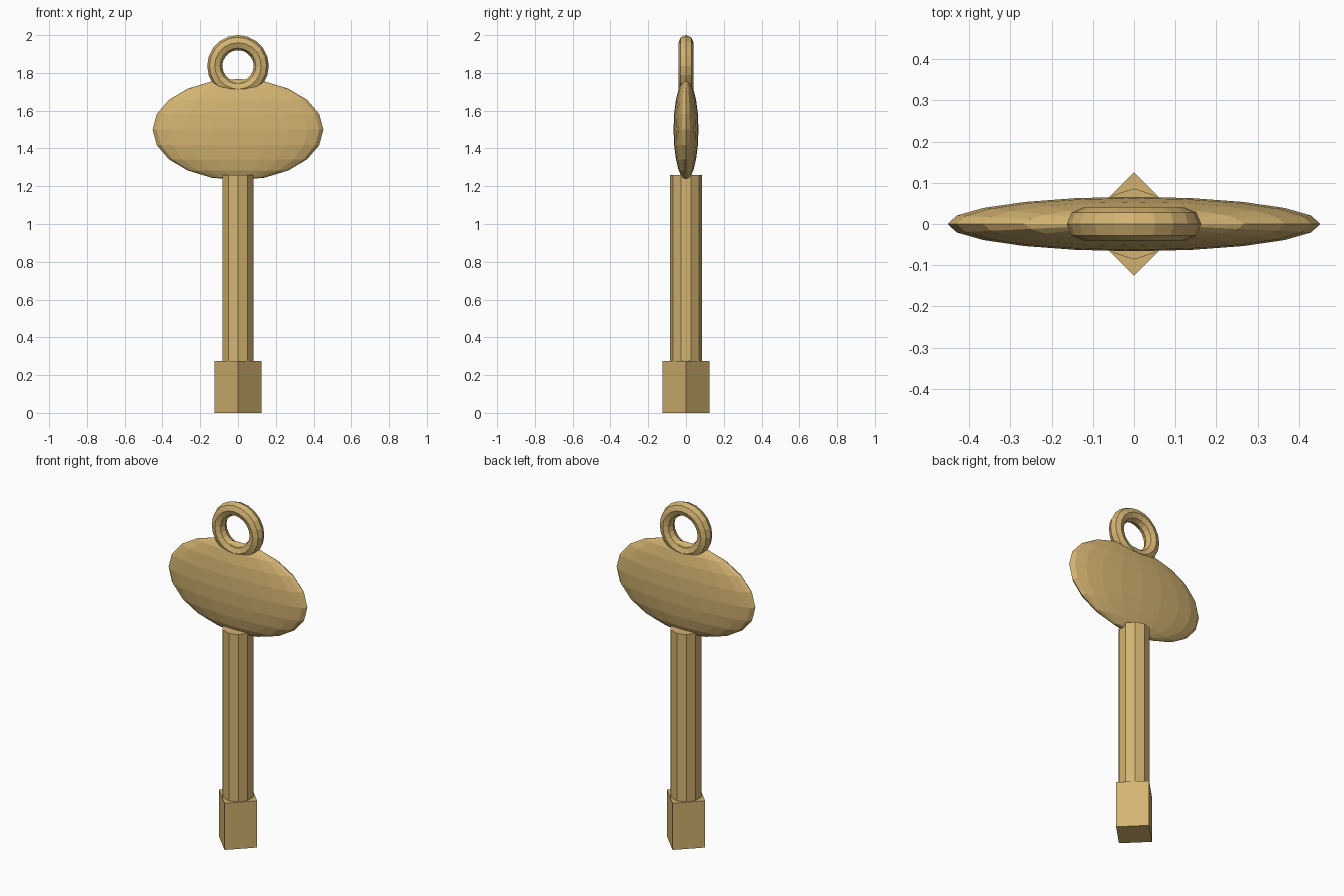
import bpy
import math

cube = bpy.data.objects.get("Cube")
if cube:
    bpy.data.objects.remove(cube, do_unlink=True)

brass = bpy.data.materials.new("brass")
brass.use_nodes = True
COLOUR = (0.65, 0.45, 0.165, 1)
brass.diffuse_color = COLOUR
brass.node_tree.nodes["Principled BSDF"].inputs["Base Color"].default_value = COLOUR


def finish(name):
    """Name the active part, apply its transform and give it the brass colour."""
    obj = bpy.context.object
    obj.name = name
    obj.data.materials.append(brass)
    bpy.ops.object.transform_apply(location=False, rotation=True, scale=True)
    bpy.ops.object.shade_flat()
    return obj


def prism(name, sides, radius, bottom, top):
    """Upright prism with one corner pointing along y."""
    bpy.ops.mesh.primitive_cylinder_add(
        vertices=sides, radius=radius, depth=top - bottom,
        location=(0, 0, (bottom + top) / 2))
    return finish(name)


# Square socket block, turned corner-on
prism("socket_block", 4, 0.125, 0, 0.275)

# Ten-sided shaft, sunk a little into the block
prism("shaft", 10, 0.086, 0.25, 1.26)

# Flattened oval grip
bpy.ops.mesh.primitive_uv_sphere_add(
    segments=20, ring_count=10, radius=1, location=(0, 0, 1.5))
bpy.context.object.scale = (0.452, 0.066, 0.268)
finish("oval_grip")

# Hanging ring, standing upright in the plane of the grip
bpy.ops.mesh.primitive_torus_add(
    major_segments=20, minor_segments=8, major_radius=0.123,
    minor_radius=0.04, location=(0, 0, 1.837),
    rotation=(math.pi / 2, 0, 0))
finish("hanging_ring")
